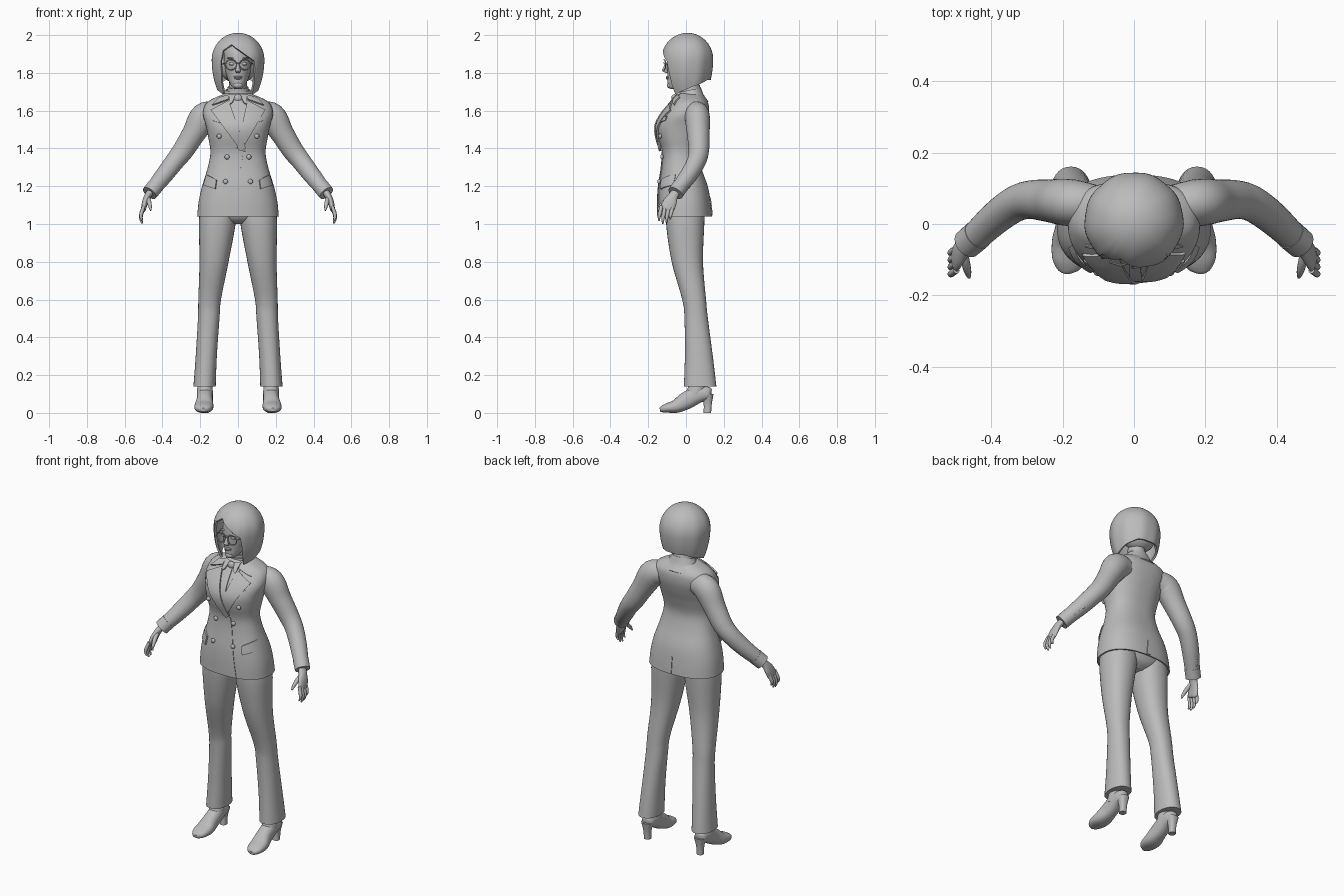
import bpy, bmesh, math
from mathutils import Vector

cube = bpy.data.objects.get("Cube")
if cube:
    bpy.data.objects.remove(cube)

grey = bpy.data.materials.new("plain_grey")
grey.use_nodes = True
grey.diffuse_color = (0.5, 0.5, 0.5, 1)
grey.node_tree.nodes["Principled BSDF"].inputs["Base Color"].default_value = (0.5, 0.5, 0.5, 1)
parts = []


def finish(name, bm, mirror=False):
    bmesh.ops.recalc_face_normals(bm, faces=bm.faces)
    mesh = bpy.data.meshes.new(name)
    bm.to_mesh(mesh)
    bm.free()
    mesh.materials.append(grey)
    ob = bpy.data.objects.new(name, mesh)
    bpy.context.scene.collection.objects.link(ob)
    if mirror:
        ob.modifiers.new("mirror", "MIRROR").use_mirror_merge = False
    parts.append(ob)
    return ob


def spline(keys, steps=5):
    """Smooth curve of any dimension through the keys."""
    out, last = [], len(keys) - 1
    for i in range(last):
        k = [keys[max(i - 1, 0)], keys[i], keys[i + 1], keys[min(i + 2, last)]]
        for s in range(steps):
            t = s / steps
            out.append([b + t * (c - a) / 2 + t * t * (a - 2.5 * b + 2 * c - d / 2)
                        + t ** 3 * (1.5 * (b - c) + (d - a) / 2) for a, b, c, d in zip(*k)])
    return out + [list(keys[-1])]


def bridge(bm, rows, closed=True):
    for a, b in zip(rows, rows[1:]):
        for j in range(len(a) if closed else len(a) - 1):
            n = (j + 1) % len(a)
            bm.faces.new((a[j], a[n], b[n], b[j]))


def loft(name, keys, ref=None, power=2, mirror=False, caps=True, sides=32):
    """Rings (x, y, z, rx, ry), level or square to the path when ref is given."""
    bm, rows, rings = bmesh.new(), [], spline(keys)
    for i, (x, y, z, rx, ry) in enumerate(rings):
        side, up = Vector((1, 0, 0)), Vector((0, 1, 0))
        if ref:
            t = Vector(rings[min(i + 1, len(rings) - 1)][:3]) - Vector(rings[max(i - 1, 0)][:3])
            side = Vector(ref).cross(t).normalized()
            up = t.cross(side).normalized()
        row = []
        for j in range(sides):
            a = math.tau * j / sides
            c, s = math.cos(a), math.sin(a)
            c = math.copysign(abs(c) ** (2 / power), c)
            s = math.copysign(abs(s) ** (2 / power), s)
            row.append(bm.verts.new(Vector((x, y, z)) + side * rx * c + up * ry * s))
        rows.append(row)
    bridge(bm, rows)
    if caps:
        bm.faces.new(rows[0])
        bm.faces.new(rows[-1])
    else:
        bmesh.ops.recalc_face_normals(bm, faces=bm.faces)
        bmesh.ops.solidify(bm, geom=bm.faces[:], thickness=0.008)
    return finish(name, bm, mirror)


def ball(name, pos, size, mirror=False):
    bm = bmesh.new()
    bmesh.ops.create_uvsphere(bm, u_segments=16, v_segments=10, radius=1)
    for v in bm.verts:
        v.co = Vector(p + c * s for p, c, s in zip(pos, v.co, size))
    return finish(name, bm, mirror)


def body(rows):
    """Turn (z, half width, front y, back y) into ring keys."""
    return [(0, (f + b) / 2, z, w, (b - f) / 2) for z, w, f, b in rows]


# Jacket body
jacket = body([(1.04, .216, -.15, .138), (1.12, .208, -.15, .13), (1.2, .19, -.145, .115),
               (1.3, .16, -.13, .08), (1.38, .146, -.127, .066), (1.46, .158, -.148, .085),
               (1.52, .17, -.152, .105), (1.58, .185, -.125, .12), (1.63, .175, -.085, .12),
               (1.66, .14, -.062, .105), (1.69, .07, -.035, .08)])
CUT = 2.4
loft("jacket_body", jacket, power=CUT, caps=False, sides=64)
levels = spline(jacket, 8)


def surface_y(x, z, back=False):
    for a, b in zip(levels, levels[1:]):
        if z <= b[2]:
            break
    t = min(max((z - a[2]) / (b[2] - a[2]), 0), 1)
    cy, rx, ry = (a[i] + t * (b[i] - a[i]) for i in (1, 3, 4))
    d = ry * (1 - min(abs(x / rx), .99) ** CUT) ** (1 / CUT)
    return cy + d if back else cy - d


def patch(name, corners, lift, mirror=False, back=False, n=10):
    """Thin cloth plate laid on the jacket, from four (x, z) corners."""
    bm, rows = bmesh.new(), []
    a, b, c, d = (Vector(p) for p in corners)
    for i in range(n + 1):
        row = []
        for j in range(n + 1):
            x, z = a.lerp(b, j / n).lerp(d.lerp(c, j / n), i / n)
            y = surface_y(x, z, back) + (lift if back else -lift)
            row.append(bm.verts.new((x, y, z)))
        rows.append(row)
    bridge(bm, rows, closed=False)
    for f in bm.faces:
        f.normal_update()
        if (f.normal.y > 0) != back:
            f.normal_flip()
    bmesh.ops.solidify(bm, geom=bm.faces[:], thickness=.009)
    return finish(name, bm, mirror)


# Shirt, tie, lapels and jacket details
patch("shirt_front", [(-.06, 1.68), (.06, 1.68), (.03, 1.4), (.01, 1.4)], .003)
patch("tie_blade", [(-.013, 1.66), (.013, 1.66), (.03, 1.45), (-.012, 1.47)], .009)
ball("tie_knot", (0, -.062, 1.665), (.022, .016, .022))
for side, tip in ((1, .005), (-1, .03)):
    lift = .012 if side > 0 else .016
    patch("lapel", [(side * .05, 1.655), (side * .145, 1.605), (tip + side * .012, 1.385),
                    (tip - side * .012, 1.4)], lift)
patch("collar_wing", [(.05, 1.685), (.1, 1.672), (.138, 1.632), (.052, 1.662)], .012, True)
patch("shirt_collar_wing", [(.012, 1.685), (.05, 1.69), (.046, 1.635), (.03, 1.645)], .014, True)
patch("front_overlap", [(.03, 1.385), (.04, 1.385), (.09, 1.045), (-.03, 1.045)], .004)
patch("pocket_flap", [(.115, 1.235), (.17, 1.262), (.184, 1.205), (.122, 1.185)], .012, True)
patch("breast_pocket", [(.085, 1.555), (.142, 1.572), (.142, 1.55), (.085, 1.533)], .007, True)
patch("back_vent", [(0, 1.14), (.01, 1.14), (.025, 1.045), (0, 1.045)], .004, back=True)
for x, z in ((.1, 1.465), (.058, 1.355), (.066, 1.225)):
    ball("jacket_button", (x, surface_y(x, z) - .006, z), (.013, .009, .013), True)

# Neck and standing collars
loft("neck", [(0, .035, 1.62, .055, .055), (0, .025, 1.7, .048, .05), (0, .015, 1.79, .046, .05)])
loft("jacket_collar", [(0, .036, 1.635, .115, .085), (0, .03, 1.67, .088, .066),
                       (0, .022, 1.71, .066, .058)], ref=(0, 1, 0), caps=False)
loft("shirt_collar", [(0, .03, 1.67, .062, .058), (0, .02, 1.725, .055, .054)],
     ref=(0, 1, 0), caps=False)

# Sleeves, cuffs and hands
loft("sleeves", [(.11, .055, 1.585, .06, .055), (.178, .06, 1.567, .075, .066),
                 (.235, .065, 1.478, .062, .06), (.29, .068, 1.39, .056, .054),
                 (.335, .055, 1.332, .051, .05), (.39, .015, 1.26, .047, .046),
                 (.452, -.043, 1.182, .04, .04)], ref=(0, 1, 0), mirror=True)
loft("cuffs", [(.438, -.03, 1.2, .043, .043), (.468, -.056, 1.163, .042, .042)],
     ref=(0, 1, 0), mirror=True)
for i in range(3):
    ball("sleeve_button", (.4 + .016 * i, .045 - .016 * i, 1.235 - .02 * i), (.008,) * 3, True)
loft("palms", [(.455, -.045, 1.18, .02, .024), (.477, -.067, 1.15, .018, .026),
               (.492, -.085, 1.115, .016, .036), (.5, -.1, 1.08, .013, .036),
               (.502, -.104, 1.07, .006, .024)], ref=(0, 1, 0), mirror=True)
for i in range(4):
    y, drop = -.13 + .02 * i, (.062, .078, .074, .055)[i]
    loft("finger", [(.498, y, 1.095, .009, .009), (.511, y - .008, 1.08 - drop * .35, .01, .01),
                    (.514, y - .012, 1.08 - drop * .7, .008, .008),
                    (.506, y - .013, 1.08 - drop, .004, .004)],
         ref=(0, 1, 0), mirror=True, sides=12)
loft("thumb", [(.478, -.075, 1.145, .011, .011), (.472, -.108, 1.122, .012, .012),
               (.466, -.135, 1.095, .01, .01), (.462, -.15, 1.072, .004, .004)],
     ref=(0, 0, 1), mirror=True, sides=12)

# Trousers
loft("trouser_legs", [(.105, 0, 1.1, .095, .1), (.11, -.004, 1, .097, .101),
                      (.127, .007, .8, .077, .083), (.15, .043, .6, .06, .063),
                      (.155, .054, .5, .057, .062), (.168, .068, .3, .056, .074),
                      (.177, .075, .14, .059, .086)], power=2.2, mirror=True)
loft("trouser_seat", [(0, 0, 1.0, .04, .05), (0, 0, 1.03, .13, .09), (0, 0, 1.1, .185, .11),
                      (0, 0, 1.2, .16, .09)], power=2.3)

# High-heeled shoes
loft("shoes", [(.175, .135, .105, .012, .018), (.175, .118, .105, .034, .034),
               (.175, .06, .095, .041, .045), (.176, 0, .064, .043, .046),
               (.18, -.05, .036, .05, .036), (.183, -.1, .026, .046, .025),
               (.185, -.128, .019, .03, .016), (.185, -.138, .017, .012, .01)],
     ref=(0, 0, 1), power=2.3, mirror=True)
loft("shoe_heels", [(.175, .113, 0, .019, .02), (.175, .115, .05, .021, .022),
                    (.175, .112, .1, .034, .034)], power=2.5, mirror=True)
loft("ankles", [(.175, .045, .085, .042, .05), (.175, .055, .125, .041, .048),
                (.175, .065, .17, .036, .042)], mirror=True)

# Head and face
loft("head", body([(1.716, .016, -.083, -.05), (1.724, .03, -.094, -.02), (1.75, .046, -.098, .03),
                   (1.78, .059, -.098, .07), (1.82, .069, -.1, .09), (1.87, .075, -.1, .1),
                   (1.92, .072, -.09, .1), (1.96, .05, -.055, .08)]))
loft("nose", [(0, -.1, 1.855, .006, .008), (0, -.108, 1.83, .009, .012),
              (0, -.112, 1.812, .014, .014), (0, -.1, 1.8, .01, .008)], sides=16)
ball("upper_lip", (0, -.097, 1.779), (.023, .01, .005))
ball("lower_lip", (0, -.097, 1.771), (.019, .01, .006))
ball("chin", (0, -.085, 1.735), (.024, .016, .017))
ball("eyes", (.032, -.088, 1.848), (.016, .012, .009), True)
ball("eyebrows", (.036, -.087, 1.878), (.022, .008, .004), True)

# Glasses
loop = [(.037 + .029 * math.cos(a), -.116 + .008 * abs(math.cos(a)), 1.843 + .027 * math.sin(a),
         .003, .003) for a in (math.tau * i / 16 for i in range(17))]
loft("glasses_rims", loop, ref=(0, 1, 0), mirror=True, sides=8)
loft("glasses_bridge", [(-.01, -.112, 1.85, .003, .003), (0, -.118, 1.853, .003, .003),
                        (.01, -.112, 1.85, .003, .003)], ref=(0, 0, 1), sides=8)
loft("glasses_arms", [(.066, -.106, 1.848, .003, .003), (.078, -.06, 1.85, .003, .003),
                      (.08, .02, 1.845, .003, .003)], ref=(0, 0, 1), mirror=True, sides=8)

# Bobbed hair with a side-swept fringe
bm, rows, around = bmesh.new(), [], 96
for i in range(25):
    u, row = max(i / 24, .02), []
    for j in range(around):
        a = math.tau * j / around - math.pi
        m = abs(a)
        blend = min(max((m - .66) / .2, 0), 1)
        fringe = 1.945 - .085 * abs(a + .3)
        curtain = 1.69 + .075 * min(max((m - .9) / 1.7, 0), 1)
        low = fringe + (curtain - fringe) * blend * blend * (3 - 2 * blend)
        z = 2 - (2 - low) * u ** 1.7
        d = (z - 1.87) / .13
        r = math.sqrt(max(1 - d * d, 0)) if d > 0 else 1 - .16 * d * d
        r *= 1 + .014 * math.sin(9 * a + 2 * u) * u
        row.append(bm.verts.new((.127 * r * math.sin(a), .008 - .125 * r * math.cos(a), z)))
    rows.append(row)
bridge(bm, rows)
bm.faces.new(rows[0])
bmesh.ops.recalc_face_normals(bm, faces=bm.faces)
bmesh.ops.solidify(bm, geom=bm.faces[:], thickness=.012)
finish("hair", bm)
ball("hair_underside", (0, .035, 1.83), (.1, .082, .085))

# Smooth shading with sharp edges kept
for ob in bpy.context.selected_objects:
    ob.select_set(False)
for ob in parts:
    ob.select_set(True)
bpy.context.view_layer.objects.active = parts[0]
bpy.ops.object.shade_smooth_by_angle(angle=math.radians(40))
